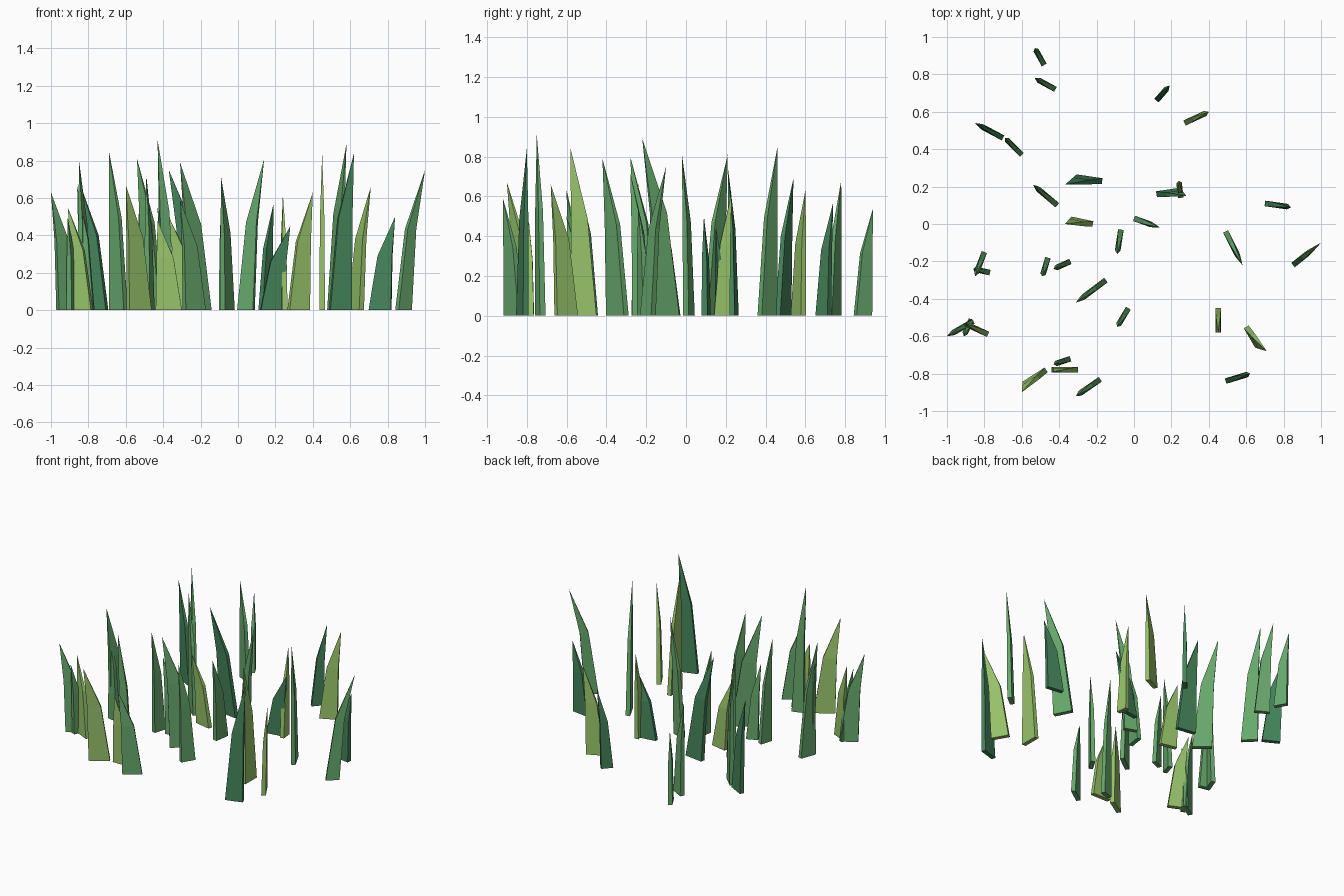
import bpy
import bmesh
from math import radians
from mathutils import Matrix, Vector

default_cube = bpy.data.objects.get("Cube")
if default_cube:
    bpy.data.objects.remove(default_cube, do_unlink=True)

THICKNESS = 0.03      # blade thickness at the ground
KNEE_HEIGHT = 0.58    # share of the height where the blade starts to taper
KNEE_LEAN = 0.33      # share of the lean reached at the knee
KNEE_WIDTH = 0.65     # width left at the knee
KNEE_THICKNESS = 0.8  # thickness left at the knee


def make_material(name, colour):
    material = bpy.data.materials.new(name)
    material.use_nodes = True
    material.diffuse_color = (*colour, 1)
    shader = material.node_tree.nodes["Principled BSDF"]
    shader.inputs["Base Color"].default_value = (*colour, 1)
    shader.inputs["Roughness"].default_value = 0.9
    return material


def add_ring(bm, centre, along, across, width, thickness):
    """Add the four corners of one rectangular cross-section."""
    corners = ((-1, -1), (1, -1), (1, 1), (-1, 1))
    return [bm.verts.new(centre + along * (side * width / 2) + across * (face * thickness / 2))
            for side, face in corners]


def make_blade(name, material, heel_x, heel_y, tip_x, tip_y, height, width, twist=0):
    """Build a flat, pointed blade; twist turns its width away from its lean."""
    heel = Vector((heel_x, heel_y, 0)) / 100
    tip = Vector((tip_x, tip_y, height)) / 100
    width = width / 100
    along = Vector((tip.x - heel.x, tip.y - heel.y, 0)).normalized()
    along.rotate(Matrix.Rotation(radians(twist), 3, "Z"))
    across = Vector((-along.y, along.x, 0))
    root = heel + along * (width / 2)
    knee = root.lerp(tip, KNEE_LEAN)
    knee.z = tip.z * KNEE_HEIGHT

    bm = bmesh.new()
    lower = add_ring(bm, root, along, across, width, THICKNESS)
    upper = add_ring(bm, knee, along, across, width * KNEE_WIDTH, THICKNESS * KNEE_THICKNESS)
    point = bm.verts.new(tip)
    bm.faces.new(lower[::-1])
    for i in range(len(lower)):
        j = (i + 1) % len(lower)
        bm.faces.new((lower[i], lower[j], upper[j], upper[i]))
        bm.faces.new((upper[i], upper[j], point))
    bmesh.ops.recalc_face_normals(bm, faces=bm.faces)

    mesh = bpy.data.meshes.new(name)
    bm.to_mesh(mesh)
    bm.free()
    mesh.materials.append(material)
    blade = bpy.data.objects.new(name, mesh)
    bpy.context.collection.objects.link(blade)


def plant(group_name, material, blades):
    for number, blade in enumerate(blades, start=1):
        make_blade(f"{group_name}_{number}", material, *blade)


leaf_green = make_material("leaf green", (0.135, 0.39, 0.15))
deep_green = make_material("deep green", (0.06, 0.235, 0.105))
lime_green = make_material("lime green", (0.31, 0.55, 0.145))

# Each blade, in hundredths: heel x, heel y, tip x, tip y, height, width at the ground,
# then the twist in degrees where there is one

# Leaf green blades at the back
plant("back_leaf_blade", leaf_green, [
    (-48, 85, -53, 94, 54, 9),
    (-42, 72, -53, 78, 68, 10),
    (-60, 37, -69, 46, 85, 11),
    (-41, 10, -54, 21, 81, 13),
    (0, 3, 14, -2, 81, 9),
])

# Leaf green blades in the middle
plant("middle_leaf_blade", leaf_green, [
    (-80, -15, -85, -28, 80, 11),
    (-77, -26, -86, -24, 66, 8),
    (-46, -18, -49, -28, 72, 9),
    (-34, -20, -43, -24, 55, 8),
    (-15, -30, -31, -42, 79, 15),
    (-7, -3, -9, -16, 58, 11),
    (49, -4, 58, -22, 89, 13),
    (85, -22, 100, -10, 75, 9),
])

# Leaf green blades at the front
plant("front_leaf_blade", leaf_green, [
    (-86, -52, -100, -60, 63, 12),
    (-87, -51, -91, -60, 50, 8),
    (-34, -72, -43, -75, 91, 8),
    (-18, -83, -31, -92, 59, 13),
    (-3, -45, -9, -55, 71, 10),
])

# Deep green blades
plant("deep_blade", deep_green, [
    (-70, 46, -85, 54, 69, 12),
    (-17, 23, -37, 21, 75, 14, -14),
    (12, 66, 19, 74, 57, 8),
    (12, 16, 28, 15, 45, 13, 12),
    (70, 11, 84, 9, 50, 12),
    (49, -84, 62, -80, 84, 12),
])

# Lime green blades
plant("lime_blade", lime_green, [
    (27, 54, 40, 60, 63, 12),
    (25, 14, 24, 23, 62, 8),
    (-22, 0, -37, 0, 50, 12, -12),
    (-78, -59, -91, -53, 55, 11),
    (-47, -78, -60, -90, 67, 14, -10),
    (-30, -78, -43, -79, 48, 14, -5),
    (45, -45, 45, -58, 84, 13),
    (60, -55, 71, -68, 66, 12, -10),
])
